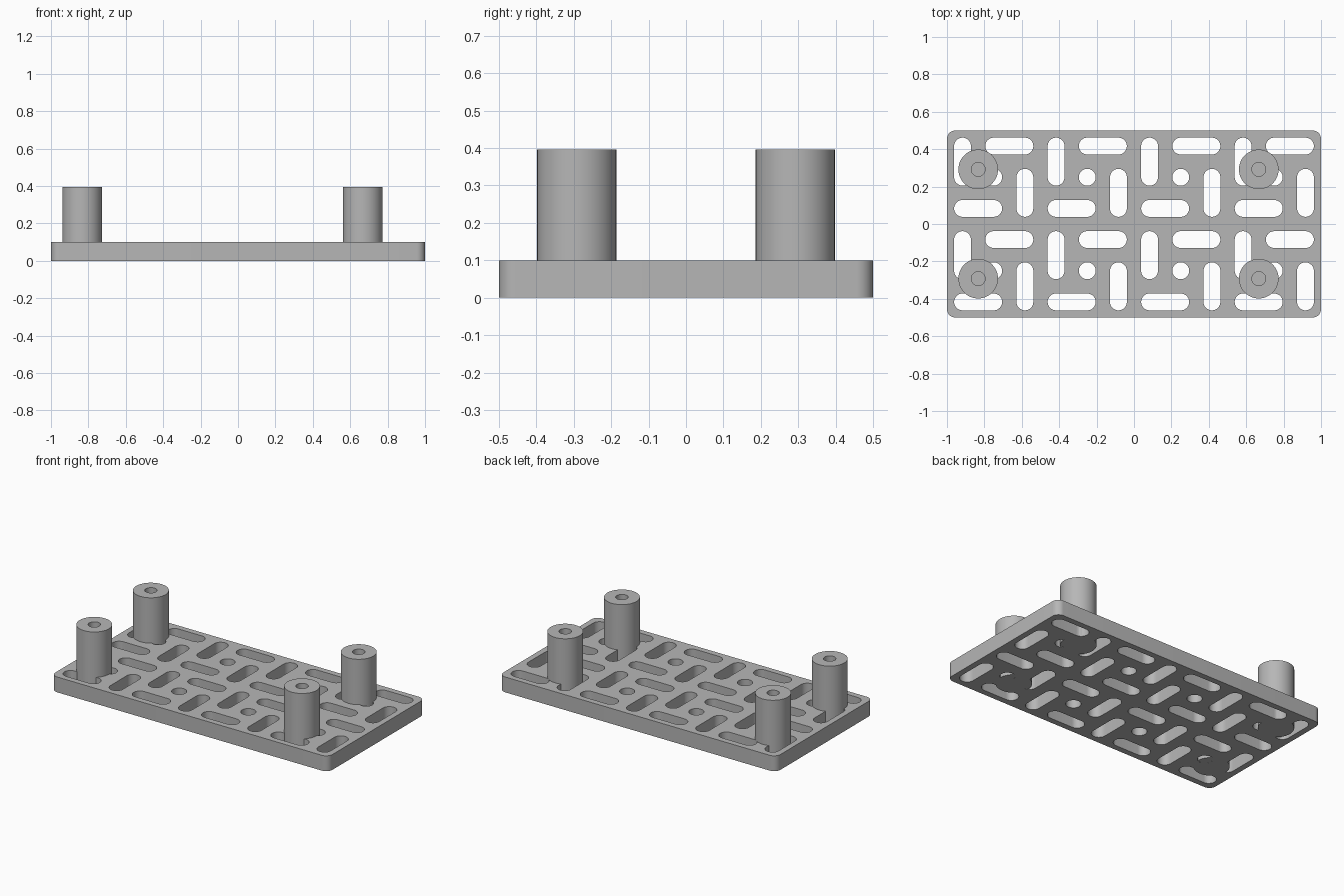
import bpy, bmesh
from math import sin, cos, pi, radians

cube = bpy.data.objects.get("Cube")
if cube:
    bpy.data.objects.remove(cube, do_unlink=True)

PLATE_H, POST_H = 0.1, 0.396
SLOT_R, SLOT_HALF = 0.045, 1 / 12

grey = bpy.data.materials.new("plain grey")
grey.use_nodes = True
grey.diffuse_color = (0.47, 0.47, 0.47, 1)
grey.node_tree.nodes["Principled BSDF"].inputs["Base Color"].default_value = (0.47, 0.47, 0.47, 1)


def rounded_outline(cx, cy, hx, hy, r, steps=10):
    """Rounded rectangle whose corner centres lie at +-hx, +-hy."""
    points = []
    for q, (sx, sy) in enumerate([(1, 1), (-1, 1), (-1, -1), (1, -1)]):
        for i in range(steps + 1):
            a = (q + i / steps) * pi / 2
            p = (cx + sx * hx + r * cos(a), cy + sy * hy + r * sin(a))
            if not points or (abs(p[0] - points[-1][0]) + abs(p[1] - points[-1][1])) > 1e-5:
                points.append(p)
    if abs(points[0][0] - points[-1][0]) + abs(points[0][1] - points[-1][1]) < 1e-5:
        points.pop()
    return points


def finish(obj):
    bpy.ops.object.select_all(action="DESELECT")
    obj.select_set(True)
    bpy.context.view_layer.objects.active = obj
    bpy.ops.object.shade_smooth_by_angle(angle=radians(35))


# Plate outline, then a pinwheel of four slots round a hole in each tile
outlines = [rounded_outline(0, 0, 0.955, 0.455, 0.045)]
u = 1 / 12
for cx in (-0.75, -0.25, 0.25, 0.75):
    for cy in (-0.25, 0.25):
        outlines.append(rounded_outline(cx, cy, 0, 0, SLOT_R))
        for s in (-1, 1):
            outlines.append(rounded_outline(cx + s * 2 * u, cy - s * u, 0, SLOT_HALF, SLOT_R))
            outlines.append(rounded_outline(cx + s * u, cy + s * 2 * u, SLOT_HALF, 0, SLOT_R))

curve = bpy.data.curves.new("plate outline", "CURVE")
curve.dimensions = "2D"
curve.fill_mode = "BOTH"
curve.extrude = PLATE_H / 2
for points in outlines:
    spline = curve.splines.new("POLY")
    spline.points.add(len(points) - 1)
    for sp, (x, y) in zip(spline.points, points):
        sp.co = (x, y, 0, 1)
    spline.use_cyclic_u = True

# Turn the outline into a welded solid
outline = bpy.data.objects.new("plate outline", curve)
bpy.context.collection.objects.link(outline)
depsgraph = bpy.context.evaluated_depsgraph_get()
mesh = bpy.data.meshes.new_from_object(outline.evaluated_get(depsgraph))
bpy.data.objects.remove(outline, do_unlink=True)
bm = bmesh.new()
bm.from_mesh(mesh)
bmesh.ops.remove_doubles(bm, verts=bm.verts, dist=1e-5)
bmesh.ops.translate(bm, verts=bm.verts, vec=(0, 0, PLATE_H / 2))
bmesh.ops.recalc_face_normals(bm, faces=bm.faces)
bm.to_mesh(mesh)
bm.free()
mesh.name = "slotted_plate"
mesh.materials.clear()
mesh.materials.append(grey)
plate = bpy.data.objects.new("slotted_plate", mesh)
bpy.context.collection.objects.link(plate)
finish(plate)


# Standoff post with a blind screw hole, turned from a profile
def add_post(name, x, y):
    profile = [(0, 0.0005), (0.106, 0.0005), (0.106, POST_H), (0.037, POST_H), (0.037, PLATE_H), (0, PLATE_H)]
    bm = bmesh.new()
    verts = [bm.verts.new((r, 0, z)) for r, z in profile]
    edges = [bm.edges.new(pair) for pair in zip(verts, verts[1:])]
    bmesh.ops.spin(bm, geom=verts + edges, cent=(0, 0, 0), axis=(0, 0, 1),
                   angle=2 * pi, steps=48, use_merge=True)
    bmesh.ops.remove_doubles(bm, verts=bm.verts, dist=1e-5)
    bmesh.ops.recalc_face_normals(bm, faces=bm.faces)
    mesh = bpy.data.meshes.new(name)
    bm.to_mesh(mesh)
    bm.free()
    mesh.materials.append(grey)
    post = bpy.data.objects.new(name, mesh)
    post.location = (x, y, 0)
    bpy.context.collection.objects.link(post)
    finish(post)


for side, x in (("right", -0.833), ("left", 0.667)):
    for end, y in (("front", -0.292), ("back", 0.292)):
        add_post(f"{end}_{side}_post", x, y)
